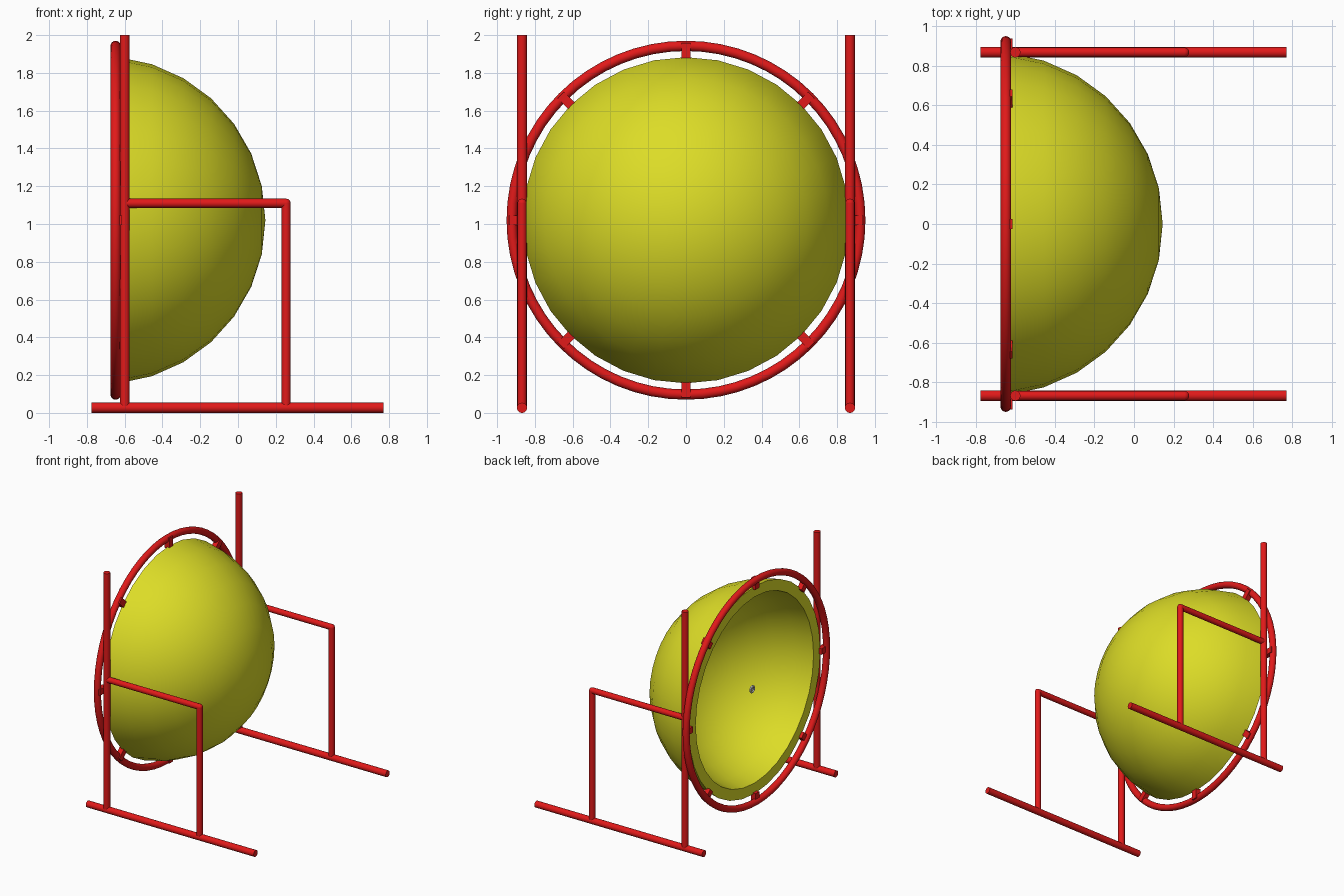
import bpy, bmesh
from math import pi, sin, cos, radians
from mathutils import Vector

if "Cube" in bpy.data.objects:
    bpy.data.objects.remove(bpy.data.objects["Cube"])

ZC = 1.02       # height of the dish axis
SIDE = 0.868    # y offset of the side frames


def material(name, rgb):
    m = bpy.data.materials.new(name)
    m.diffuse_color = (*rgb, 1)
    m.use_nodes = True
    m.node_tree.nodes["Principled BSDF"].inputs["Base Color"].default_value = m.diffuse_color
    return m


RED = material("red_paint", (0.75, 0.01, 0.01))
YELLOW = material("yellow_paint", (0.72, 0.72, 0.02))


def finish(name, mat=None, angle=40):
    ob = bpy.context.object
    ob.name = name
    if mat:
        ob.data.materials.append(mat)
    bpy.ops.object.shade_smooth_by_angle(angle=radians(angle))
    return ob


def tube(name, a, b, r, mat=RED):
    a, b = Vector(a), Vector(b)
    d = b - a
    bpy.ops.mesh.primitive_cylinder_add(
        vertices=20, radius=r, depth=d.length, location=(a + b) / 2,
        rotation=d.to_track_quat('Z', 'Y').to_euler())
    return finish(name, mat)


def torus(name, x, major, minor, seg, mat=None):
    bpy.ops.mesh.primitive_torus_add(
        major_radius=major, minor_radius=minor, major_segments=seg,
        minor_segments=16, location=(x, 0, ZC), rotation=(0, pi / 2, 0))
    return finish(name, mat)


# thick hemispherical bowl: outer profile, flat rim, inner profile, lathed about x
outer, inner, cx = 0.868, 0.78, -0.723
profile = [(cx + outer * cos(radians(a)), outer * sin(radians(a))) for a in range(0, 85, 12)]
profile += [(-0.632, 0.775)]
profile += [(cx + inner * cos(radians(a)), inner * sin(radians(a))) for a in range(72, -1, -12)]
bm = bmesh.new()
verts = [bm.verts.new((x, 0, r)) for x, r in profile]
edges = [bm.edges.new(p) for p in zip(verts, verts[1:])]
bmesh.ops.spin(bm, geom=verts + edges, cent=(0, 0, 0), axis=(1, 0, 0),
               angle=2 * pi, steps=32, use_duplicate=False)
bmesh.ops.remove_doubles(bm, verts=bm.verts, dist=0.0005)
bmesh.ops.recalc_face_normals(bm, faces=bm.faces)
mesh = bpy.data.meshes.new("bowl")
bm.to_mesh(mesh)
bm.free()
bowl = bpy.data.objects.new("bowl", mesh)
bowl.location = (0, 0, ZC)
bpy.context.collection.objects.link(bowl)
bpy.ops.object.select_all(action='DESELECT')
bowl.select_set(True)
bpy.context.view_layer.objects.active = bowl
finish("bowl", YELLOW)

# hoop around the bowl
torus("hoop", -0.648, 0.923, 0.027, 64, RED)

# eight short brackets between bowl and hoop
for i in range(8):
    a = i * pi / 4
    bpy.ops.mesh.primitive_cube_add(
        size=1, location=(-0.636, 0.893 * sin(a), ZC + 0.893 * cos(a)), rotation=(-a, 0, 0))
    bpy.context.object.scale = (0.042, 0.05, 0.09)
    finish("bracket", RED)

# small grey ring and core at the focus
torus("focus_ring", -0.61, 0.025, 0.007, 20)
tube("focus_core", (-0.613, 0, ZC), (-0.603, 0, ZC), 0.012, None)

# side frames
for s, side in ((-1, "front"), (1, "back")):
    y = s * SIDE
    tube(side + "_base_rail", (-0.775, y, 0.027), (0.77, y, 0.027), 0.027)
    tube(side + "_tall_post", (-0.6, y, 0.03), (-0.6, y, 2.0), 0.026)
    tube(side + "_arm", (-0.6, y, 1.11), (0.255, y, 1.11), 0.024)
    tube(side + "_short_post", (0.255, y, 0.03), (0.255, y, 1.11), 0.024)
    bpy.ops.mesh.primitive_uv_sphere_add(segments=20, ring_count=12, radius=0.024,
                                         location=(0.255, y, 1.11))
    finish(side + "_elbow", RED)
